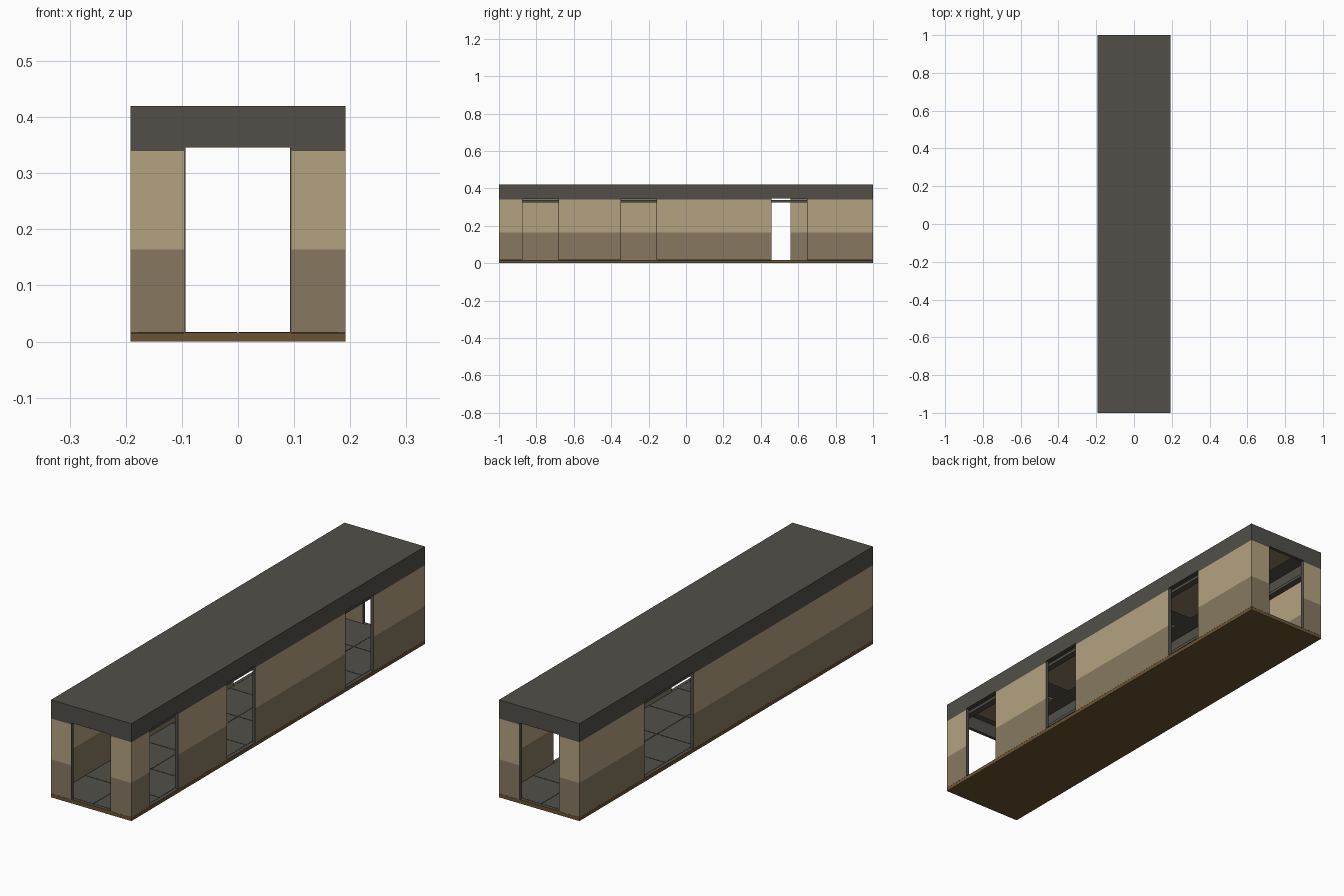
import bpy, bmesh
from mathutils import Vector

cube = bpy.data.objects.get("Cube")
if cube:
    bpy.data.objects.remove(cube)


def material(name, rgb):
    def lin(v):
        v /= 255
        return v / 12.92 if v <= 0.04045 else ((v + 0.055) / 1.055) ** 2.4
    m = bpy.data.materials.new(name)
    m.use_nodes = True
    col = [lin(v) for v in rgb] + [1]
    m.diffuse_color = col
    m.node_tree.nodes["Principled BSDF"].inputs["Base Color"].default_value = col
    return m


LIGHT = material("light tan", (180, 162, 128))
DARK = material("dark tan", (135, 121, 97))
GREY = material("charcoal grey", (82, 79, 73))
BLACK = material("dark joint", (48, 46, 43))
BROWN = material("brown", (108, 84, 50))


def boxes(name, mat, extents):
    """One object made of boxes given as (low corner, high corner)."""
    bm = bmesh.new()
    for lo, hi in extents:
        lo, hi = Vector(lo), Vector(hi)
        verts = bmesh.ops.create_cube(bm, size=1)["verts"]
        for v in verts:
            v.co = (lo + hi) / 2 + v.co * (hi - lo)
    mesh = bpy.data.meshes.new(name)
    bm.to_mesh(mesh)
    bm.free()
    mesh.materials.append(mat)
    ob = bpy.data.objects.new(name, mesh)
    bpy.context.collection.objects.link(ob)
    return ob


W, L, T = 0.192, 1.0, 0.014            # half width, half length, wall thickness
FLOOR, DADO, BAND, ROOF, TOP = 0.016, 0.164, 0.34, 0.405, 0.42
DOOR_TOP, JAMB = 0.346, 0.004


def wall(name, along_x, near, far, start, end, doors):
    """Two-tone wall with a dark top band, door openings and dark frames."""
    def box(a, b, z0, z1, out=0):
        n, f = near - out, far + out
        if along_x:
            return (a, n, z0), (b, f, z1)
        return (n, a, z0), (f, b, z1)

    edges = [start] + [e for d in doors for e in d] + [end]
    solid = list(zip(edges[::2], edges[1::2]))
    boxes(name + "_lower_panels", DARK, [box(a, b, FLOOR, DADO) for a, b in solid])
    boxes(name + "_upper_panels", LIGHT, [box(a, b, DADO, BAND) for a, b in solid])
    band = [box(start, end, DOOR_TOP, ROOF)]
    band += [box(a, b, BAND, DOOR_TOP) for a, b in solid]
    boxes(name + "_top_band", GREY, band)
    frames = []
    for a, b in doors:
        frames += [box(a, a + JAMB / 2, FLOOR, DOOR_TOP), box(b - JAMB / 2, b, FLOOR, DOOR_TOP)]
    boxes(name + "_door_frames", GREY, frames)
    boxes(name + "_thresholds", GREY, [box(a, b, FLOOR - 0.001, FLOOR + 0.0005) for a, b in doors])


# Walls
end_door = [(-0.096, 0.095)]
wall("front_wall", True, -L, -L + T, -W, W, end_door)
wall("back_wall", True, L - T, L, -W, W, end_door)
wall("left_wall", False, W - T, W, -L + T, L - T,
     [(-0.875, -0.68), (-0.35, -0.155), (0.455, 0.65)])
wall("right_wall", False, -W, -W + T, -L + T, L - T, [(0.222, 0.56)])

# Floor slab with a tiled surface over dark joints
boxes("floor_slab", BROWN, [((-W, -L, 0), (W, L, FLOOR - 0.0005))])
iw, il = W - T, L - T
boxes("floor_joints", BLACK, [((-iw, -il, FLOOR - 0.001), (iw, il, FLOOR))])
rows, gap = 10, 0.002
step = 2 * il / rows
tiles = []
for i in range(rows):
    y = -il + i * step
    for x in (-iw, 0):
        tiles.append(((x + gap, y + gap, FLOOR - 0.001),
                      (x + iw - gap, y + step - gap, FLOOR + 0.001)))
boxes("floor_tiles", GREY, tiles)

# Roof slab
boxes("roof_slab", GREY, [((-W, -L, ROOF), (W, L, TOP))])

# Ceiling panels
boxes("ceiling_panels", DARK, [((-0.1, y - 0.15, ROOF - 0.008), (0.1, y + 0.15, ROOF))
                               for y in (-0.8, -0.4, 0, 0.4, 0.8)])

# Rails running below the ceiling beside both long walls
rail = boxes("ceiling_rails", GREY, [((0.15, -il, 0.325), (iw, il, 0.338))])
mirror = rail.modifiers.new("Mirror", 'MIRROR')
mirror.use_axis[0] = True
